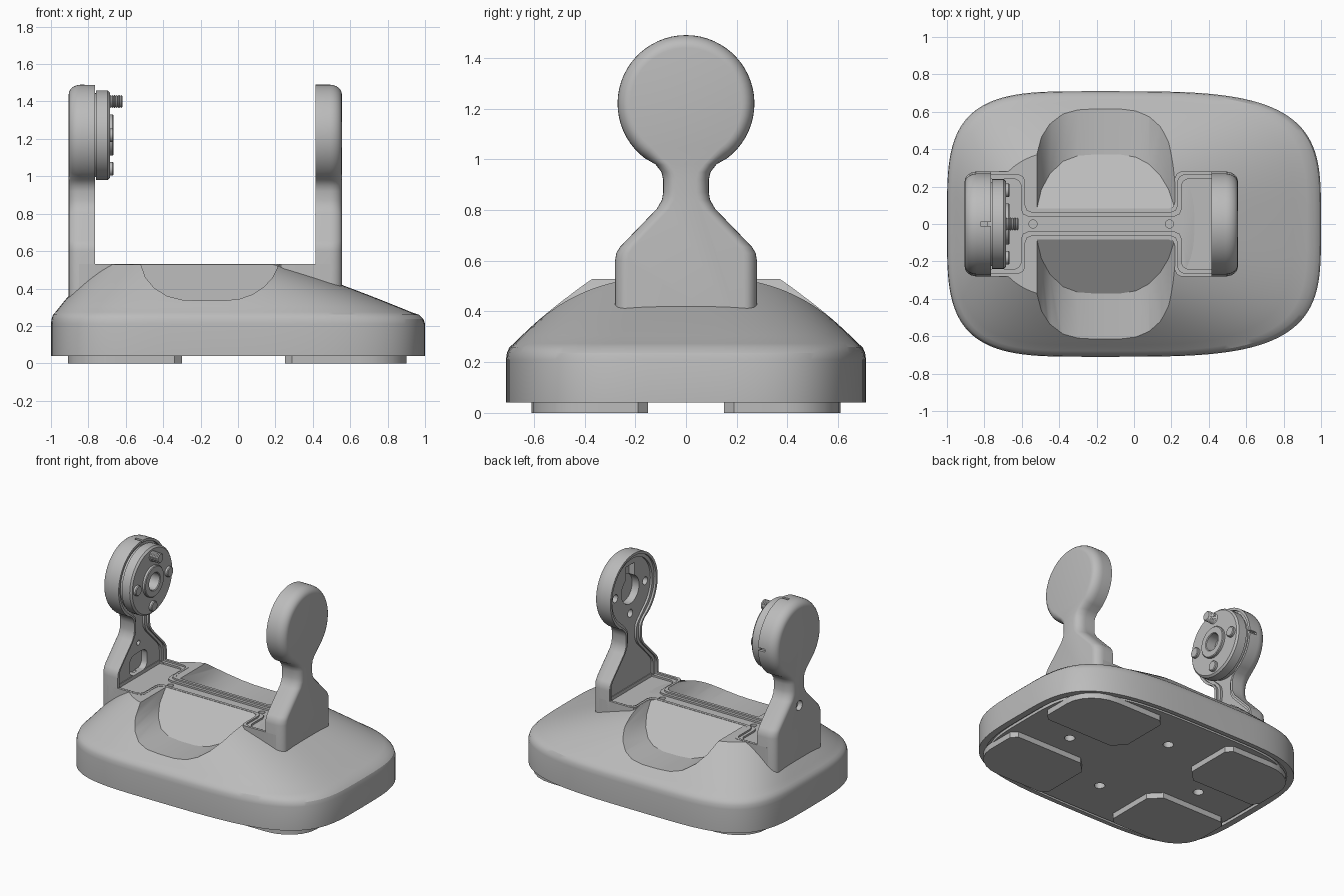
import bpy, bmesh, math
from math import cos, sin, pi, radians

cube = bpy.data.objects.get("Cube")
if cube:
    bpy.data.objects.remove(cube)

grey = bpy.data.materials.new("satin_grey")
grey.use_nodes = True
tone = (0.5, 0.5, 0.5, 1)
grey.diffuse_color = tone
grey.node_tree.nodes["Principled BSDF"].inputs["Base Color"].default_value = tone

MID = -0.175     # plane between the two arms
HEAD = 1.22      # height of the round arm heads


def loft(name, rings):
    """Skin a list of equal closed rings and cap both ends."""
    bm = bmesh.new()
    loops = [[bm.verts.new(p) for p in ring] for ring in rings]
    n = len(loops[0])
    for a, b in zip(loops, loops[1:]):
        for i in range(n):
            j = (i + 1) % n
            bm.faces.new((a[i], a[j], b[j], b[i]))
    bm.faces.new(loops[0])
    bm.faces.new(loops[-1])
    bmesh.ops.recalc_face_normals(bm, faces=bm.faces)
    me = bpy.data.meshes.new(name)
    bm.to_mesh(me)
    bm.free()
    me.materials.append(grey)
    ob = bpy.data.objects.new(name, me)
    bpy.context.collection.objects.link(ob)
    return ob


def prism_x(name, pts, a, b):
    return loft(name, [[(x, y, z) for y, z in pts] for x in (a, b)])


def prism_z(name, pts, a, b):
    return loft(name, [[(x, y, z) for x, y in pts] for z in (a, b)])


def circle(r, y=0, z=HEAD, n=32):
    return [(y + r * cos(2 * pi * i / n), z + r * sin(2 * pi * i / n)) for i in range(n)]


def lathe_x(name, profile, y=0, z=HEAD, n=48):
    return loft(name, [[(x, p, q) for p, q in circle(r, y, z, n)] for r, x in profile])


def rect(x0, x1, y0, y1):
    return [(x0, y0), (x1, y0), (x1, y1), (x0, y1)]


def flip(x):
    return 2 * MID - x


def cut(targets, cutters):
    """Subtract every cutter from every target, then discard the cutters."""
    for ob in targets:
        for c in cutters:
            mod = ob.modifiers.new("cut", 'BOOLEAN')
            mod.operation, mod.solver, mod.object = 'DIFFERENCE', 'EXACT', c
            bpy.context.view_layer.objects.active = ob
            bpy.ops.object.modifier_apply(modifier=mod.name)
    for c in cutters:
        bpy.data.objects.remove(c)


# Base: rounded oblong body sloping up to a small off-centre plateau
def outline(t, z, scale=1.0):
    ring = []
    for i in range(120):
        a = 2 * pi * i / 120
        c, s = cos(a), sin(a)

        def point(cx, left, right, hy, n):
            hx = right if c > 0 else left
            return (cx + hx * math.copysign(abs(c) ** (2 / n), c),
                    hy * math.copysign(abs(s) ** (2 / n), s))
        lo = point(-0.2, 0.8, 1.2, 0.71, 3.8)
        hi = point(-0.26, 0.5, 0.52, 0.4, 2.6)
        ring.append(tuple(scale * (p + (q - p) * t) for p, q in zip(lo, hi)) + (z,))
    return ring


rings = [outline(0, z, s) for s, z in
         ((0.93, 0.04), (0.93, 0.06), (0.955, 0.06), (0.955, 0.04), (1, 0.04), (1, 0.21))]
rings += [outline(0.012, 0.237), outline(0.045, 0.26)]
rings += [outline(k / 10, 0.24 + 0.288 * (k / 10) ** 0.93) for k in range(1, 11)]
base = loft("base", rings)

# Scoops: U-shaped hollows with a sloping back wall, front and rear
U = [(-0.53, 0.6), (-0.52, 0.53), (-0.495, 0.46), (-0.45, 0.405), (-0.38, 0.36), (-0.3, 0.34),
     (-0.2, 0.335), (-0.08, 0.335), (0.01, 0.345), (0.08, 0.37), (0.14, 0.41), (0.185, 0.46),
     (0.22, 0.53), (0.25, 0.6)]
scoops = []
for s in (-1, 1):
    scoops.append(loft("scoop_cutter", [[(x, s * (0.08 + (0.53 - z) * 1.5), z) for x, z in U],
                                        [(x, s * 0.9, z) for x, z in U]]))
cut([base], scoops)


# Spine: I-shaped bridge joining the arms
def spine_shape(end, start, wide, slim):
    q = [(end, wide), (start + 0.03, wide), (start + 0.01, wide - 0.01), (start, wide - 0.03),
         (start, slim + 0.04), (start - 0.012, slim + 0.012), (start - 0.04, slim)]
    half = q + [(flip(x), y) for x, y in reversed(q)]
    return half + [(x, -y) for x, y in reversed(half)]


spine = prism_z("spine", spine_shape(0.5, 0.22, 0.28, 0.08), 0.3, 0.53)
cut([base, spine], [prism_z("c", spine_shape(0.43, 0.235, 0.262, 0.06), 0.518, 0.6)])
cut([base, spine], [prism_z("c", spine_shape(0.44, 0.255, 0.24, 0.04), 0.505, 0.6)])
cut([base, spine], [prism_z("c", [(x + p, q) for p, q in circle(0.022, y, 0, 16)], 0.44, 0.6)
                    for x in (0.34, flip(0.34)) for y in (-0.15, 0.15)])


# Arms: round head, thin neck and flared foot, with a rounded outer rim
def arm_shape(d, bottom):
    half = [(0.28, bottom), (0.28, 0.6), (0.275, 0.63), (0.26, 0.655), (0.115, 0.805),
            (0.095, 0.84), (0.09, 0.87), (0.09, 0.92), (0.097, 0.95), (0.12, 0.98)]
    half = [(y - d, z) for y, z in half]
    for k in range(25):
        a = radians(-53 + 143 * k / 24)
        half.append(((0.27 - d) * cos(a), HEAD + (0.27 - d) * sin(a)))
    return half + [(-y, z) for y, z in reversed(half[:-1])]


def arm(name, place):
    steps = [(0.415, 0), (0.49, 0)]
    steps += [(0.49 + 0.065 * sin(a), 0.05 * (1 - cos(a))) for a in [radians(15 * k) for k in range(1, 7)]]
    ob = loft(name, [[(place(x), y, z) for y, z in arm_shape(d, 0.3)] for x, d in steps])
    # stepped recess on the inner face
    for depth, d, low in ((0.43, 0.018, 0.518), (0.445, 0.042, 0.505)):
        cut([ob], [prism_x("c", arm_shape(d, low), place(0.38), place(depth))])
    return ob


left_arm = arm("left_arm", lambda x: x)
right_arm = arm("right_arm", flip)

# Left arm socket: keyhole and fixing holes
cut([left_arm], [prism_x("c", circle(0.1), 0.4, 0.5)])
cut([left_arm], [prism_x("c", rect(-0.05, 0.05, 1.25, 1.4), 0.4, 0.49)])
cut([left_arm], [prism_x("c", circle(0.028, 0.17 * cos(a), HEAD + 0.17 * sin(a), 20), 0.4, 0.495)
                 for a in (0, pi, -pi / 2)])

# Right arm: cable window, screw bore and index notches
window = [(y * 0.1, 0.6 + z * 0.075) for y, z in
          [(math.copysign(abs(cos(a)) ** 0.6, cos(a)), math.copysign(abs(sin(a)) ** 0.6, sin(a)))
           for a in [2 * pi * k / 28 for k in range(28)]]]
cut([right_arm], [prism_x("c", window, -0.84, -0.7)])
cut([right_arm], [prism_x("c", circle(0.035, 0, 0.745, 24), -0.95, -0.87)])
cut([right_arm], [prism_x("c", circle(0.018, 0, 0.745, 16), -0.95, -0.7)])
cut([right_arm], [prism_x("c", rect(-0.01, 0.01, 1.47, 1.52), -0.82, -0.75),
                  prism_x("c", rect(0.25, 0.3, 1.21, 1.23), -0.82, -0.75)])

# Pivot disc with a bored hub, on the right arm
disc = lathe_x("pivot_disc", [(0.06, -0.74), (0.06, -0.67), (0.065, -0.665), (0.105, -0.665),
                              (0.11, -0.67), (0.11, -0.685), (0.228, -0.685), (0.24, -0.697),
                              (0.24, -0.76), (0.225, -0.76), (0.225, -0.81)])
parts = [base, spine, left_arm, right_arm, disc]

# Screw heads round the hub, and the threaded pin at the top
for i, a in enumerate((0, pi, -pi / 2)):
    parts.append(lathe_x(f"disc_screw_{i + 1}", [(0.036, -0.7), (0.036, -0.67), (0.031, -0.665)],
                         0.18 * cos(a), HEAD + 0.18 * sin(a), 24))
thread = [(0.036 if k % 2 else 0.029, -0.69 + 0.006 * k) for k in range(13)]
parts.append(lathe_x("threaded_pin", [(0.036, -0.72)] + thread, 0, HEAD + 0.18, 24))

# Underside: screw bores and four foot pads
cut([base], [prism_z("c", [(x + p, y + q) for p, q in circle(0.035, 0, 0, 20)], 0, 0.1)
             for x, y in ((0.55, 0), (-0.55, 0), (0, 0.35), (0, -0.35))])
for side, x0, x1 in (("left", 0.25, 0.9), ("right", -0.3, -0.91)):
    for end, s in (("front", -1), ("back", 1)):
        d = math.copysign(1, x1)
        pts = [(x0 + d * 0.08, 0.15), (x1 - d * 0.04, 0.15), (x1, 0.19)]
        pts += [(x1 - d * 0.25 * (1 - cos(a)), 0.39 + 0.22 * sin(a))
                for a in [radians(15 * k) for k in range(7)]]
        pts += [(x0 + d * 0.04, 0.61), (x0, 0.57), (x0, 0.23)]
        parts.append(prism_z(f"foot_pad_{end}_{side}", [(x, s * y) for x, y in pts], 0, 0.045))

# Smooth curved surfaces, keep edges crisp
bpy.ops.object.select_all(action='DESELECT')
for ob in parts:
    ob.select_set(True)
bpy.context.view_layer.objects.active = base
bpy.ops.object.shade_smooth_by_angle(angle=radians(28))
